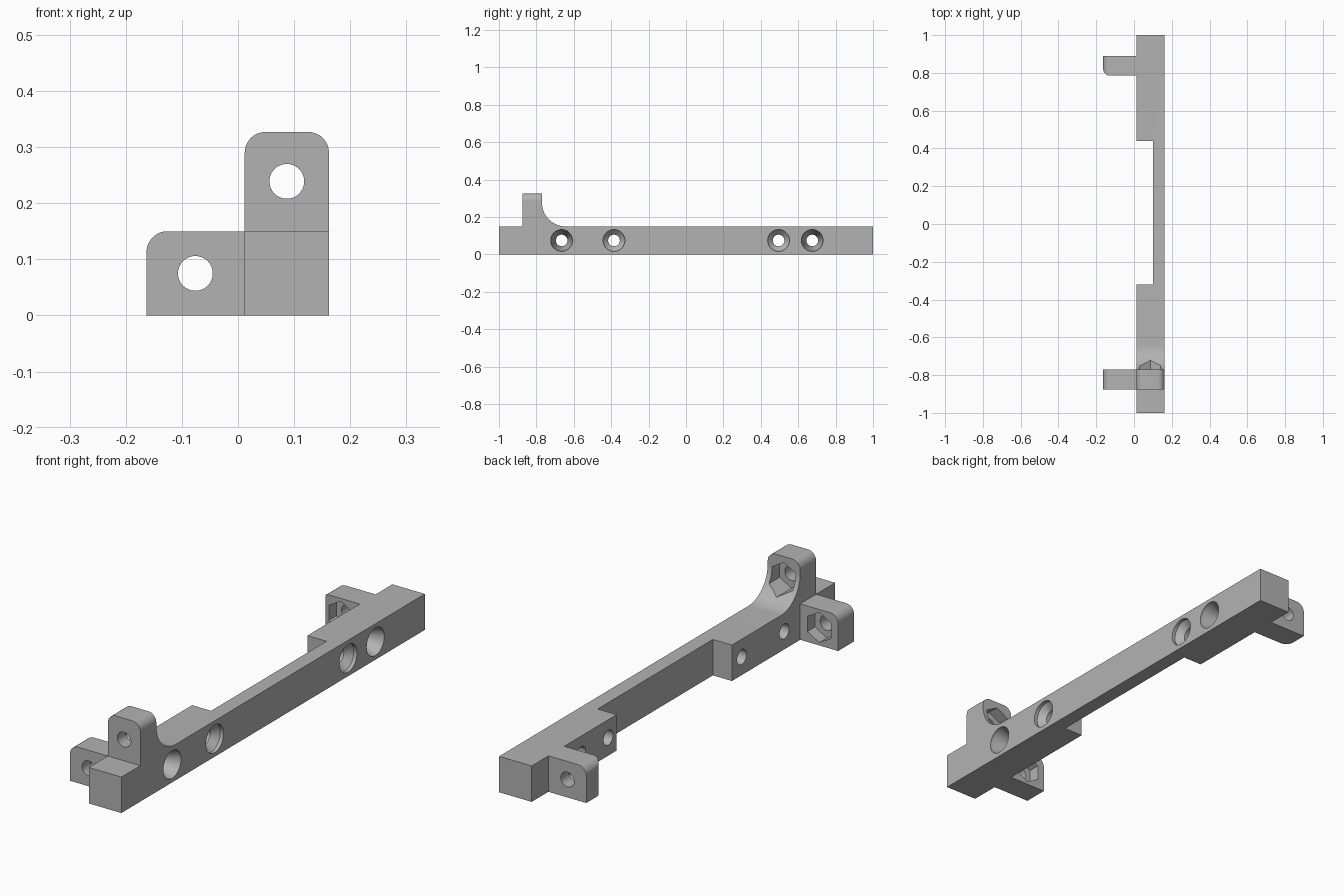
import bpy, bmesh, math
from mathutils import Vector

if "Cube" in bpy.data.objects:
    bpy.data.objects.remove(bpy.data.objects["Cube"])

grey = bpy.data.materials.new("plain grey")
grey.use_nodes = True
grey.diffuse_color = (0.45, 0.45, 0.45, 1)
grey.node_tree.nodes["Principled BSDF"].inputs["Base Color"].default_value = (0.45, 0.45, 0.45, 1)

X0, X1, XO = 0.012, 0.162, -0.163     # bar inner side, bar outer side, tab tip
H, TOP, R = 0.15, 0.327, 0.037        # bar height, upright height, corner radius
HOLE, HEX, BORE = 0.031, 0.063, 0.058


def prism(name, outline, axis, lo, hi):
    """Extrude a 2D outline along an axis; the outline uses the other two axes in order."""
    bm = bmesh.new()
    place = {"x": lambda a, b, t: (t, a, b), "y": lambda a, b, t: (a, t, b), "z": lambda a, b, t: (a, b, t)}[axis]
    face = bm.faces.new([bm.verts.new(place(a, b, lo)) for a, b in outline])
    out = bmesh.ops.extrude_face_region(bm, geom=[face])["geom"]
    moved = [v for v in out if isinstance(v, bmesh.types.BMVert)]
    bmesh.ops.translate(bm, verts=moved, vec=Vector(place(0, 0, hi - lo)))
    bmesh.ops.recalc_face_normals(bm, faces=bm.faces)
    mesh = bpy.data.meshes.new(name)
    bm.to_mesh(mesh)
    bm.free()
    mesh.materials.append(grey)
    ob = bpy.data.objects.new(name, mesh)
    bpy.context.collection.objects.link(ob)
    return ob


def arc(cx, cy, r, start, end, n=12):
    return [(cx + r * math.cos(math.radians(start + (end - start) * i / n)),
             cy + r * math.sin(math.radians(start + (end - start) * i / n))) for i in range(n + 1)]


def ring(cx, cy, r, n=48, turn=0):
    return arc(cx, cy, r, turn, turn + 360, n)[:-1]


def combine(ob, other, operation):
    """Apply a boolean and drop the second object."""
    mod = ob.modifiers.new(operation, "BOOLEAN")
    mod.operation, mod.object, mod.solver = operation, other, "EXACT"
    bpy.context.view_layer.update()
    graph = bpy.context.evaluated_depsgraph_get()
    mesh = bpy.data.meshes.new_from_object(ob.evaluated_get(graph))
    ob.modifiers.clear()
    ob.data = mesh
    bpy.data.objects.remove(other)


def countersink(y, z, cone):
    """Short straight lip, cone and through hole, opening on the outer side."""
    bm = bmesh.new()
    rows = [(X1 + 0.02, BORE), (X1 - 0.015, BORE), (X1 - 0.015 - cone, HOLE), (X0 - 0.05, HOLE)]
    loops = [[bm.verts.new((x, a, b)) for a, b in ring(y, z, r)] for x, r in rows]
    for a, b in zip(loops, loops[1:]):
        for i in range(len(a)):
            j = (i + 1) % len(a)
            bm.faces.new((a[i], a[j], b[j], b[i]))
    bm.faces.new(loops[0])
    bm.faces.new(loops[-1])
    bmesh.ops.recalc_face_normals(bm, faces=bm.faces)
    mesh = bpy.data.meshes.new("countersink_cutter")
    bm.to_mesh(mesh)
    bm.free()
    mesh.materials.append(grey)
    ob = bpy.data.objects.new("countersink_cutter", mesh)
    bpy.context.collection.objects.link(ob)
    return ob


# Long bar with the wide notch on its inner side
bar = prism("mounting_bar", [(X0, -1), (X1, -1), (X1, 1), (X0, 1), (X0, 0.44),
                             (0.1, 0.44), (0.1, -0.32), (X0, -0.32)], "z", 0, H)

# Upright lug with rounded top, and the concave fillet behind it
F0, F1, FR = -0.875, -0.77, 0.127
lug = prism("upright_lug", [(X0, 0.05), (X1, 0.05)] + arc(X1 - R, TOP - R, R, 0, 90)
            + arc(X0 + R, TOP - R, R, 90, 180), "y", F0, F1)
web = prism("lug_fillet", [(F1 - 0.05, 0.05), (F1 + FR, 0.05)]
            + arc(F1 + FR, H + FR, FR, 270, 180, 24) + [(F1 - 0.05, H + FR)], "x", X0, X1)

# Side tabs with a rounded upper outer corner
tab_outline = [(X0 + 0.03, 0), (X0 + 0.03, H)] + arc(XO + R, H - R, R, 90, 180) + [(XO, 0)]
front_tab = prism("front_tab", tab_outline, "y", F0, F1)
B0, B1 = 0.785, 0.89
back_tab = prism("back_tab", tab_outline, "y", B0, B1)
plan = [(X0 + 0.1, B1 + 0.1), (XO - 0.1, B1 + 0.1), (XO - 0.1, B1)]
plan = [(X0 + 0.1, B0), (X0 + 0.1, B1), (XO, B1)] + arc(XO + R, B0 + R, R, 180, 270)
combine(back_tab, prism("tab_plan", plan, "z", -0.1, 0.3), "INTERSECT")

for part in (lug, web, front_tab, back_tab):
    combine(bar, part, "UNION")

# Through holes and hexagonal nut pockets along the bar direction
lug_x, tab_x, lug_z, tab_z = 0.087, -0.076, 0.239, H / 2
for cx, cz, lo, hi, p0, p1 in ((lug_x, lug_z, F0, F1, F1 - 0.05, F1 + 0.15),
                               (tab_x, tab_z, F0, F1, F1 - 0.05, F1 + 0.05),
                               (tab_x, tab_z, B0, B1, B0 - 0.05, B0 + 0.05)):
    combine(bar, prism("hole_cutter", ring(cx, cz, HOLE), "y", lo - 0.05, hi + 0.05), "DIFFERENCE")
    combine(bar, prism("nut_cutter", ring(cx, cz, HEX, 6, 30), "y", p0, p1), "DIFFERENCE")

# Countersunk screw holes across the bar, deeper cones at the outer pair
for y, cone in ((-0.665, 0.06), (-0.385, 0.027), (0.495, 0.027), (0.675, 0.06)):
    combine(bar, countersink(y, H / 2, cone), "DIFFERENCE")

# Smooth the curved walls, keep the corners crisp
bpy.ops.object.select_all(action="DESELECT")
bar.select_set(True)
bpy.context.view_layer.objects.active = bar
bpy.ops.object.shade_smooth_by_angle(angle=math.radians(25))
